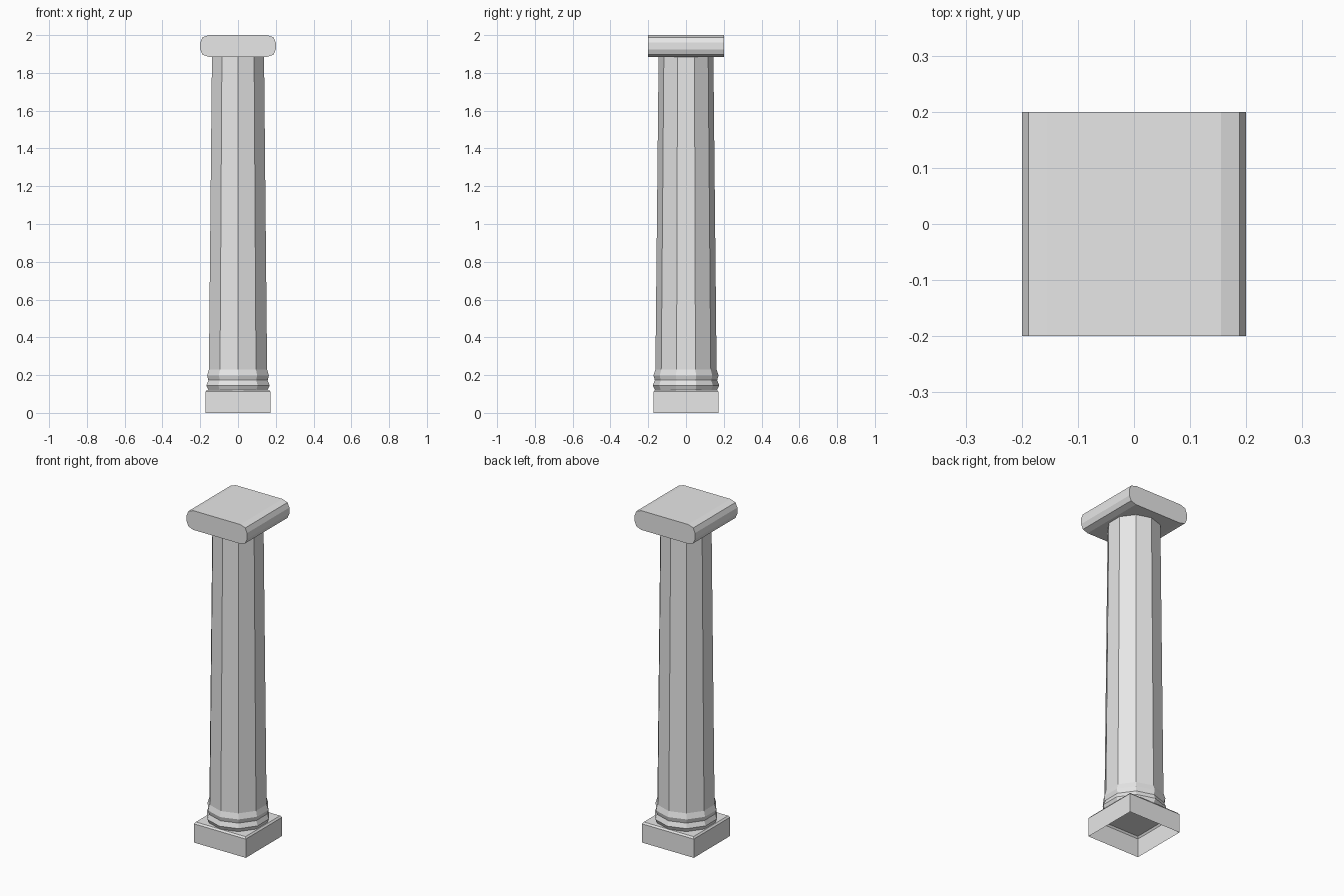
import bpy, bmesh, math

if "Cube" in bpy.data.objects:
    bpy.data.objects.remove(bpy.data.objects["Cube"])

stone = bpy.data.materials.new("light grey stone")
stone.diffuse_color = (0.8, 0.8, 0.8, 1)
stone.use_nodes = True
stone.node_tree.nodes["Principled BSDF"].inputs["Base Color"].default_value = stone.diffuse_color


def finish(name, bm):
    bmesh.ops.recalc_face_normals(bm, faces=bm.faces[:])
    mesh = bpy.data.meshes.new(name)
    bm.to_mesh(mesh)
    bm.free()
    mesh.materials.append(stone)
    bpy.context.collection.objects.link(bpy.data.objects.new(name, mesh))


def loft(name, rings, cap_start=False, cap_end=False):
    """Skin a list of equal-length point rings."""
    bm = bmesh.new()
    loops = [[bm.verts.new(p) for p in ring] for ring in rings]
    n = len(loops[0])
    for a, b in zip(loops, loops[1:]):
        for i in range(n):
            j = (i + 1) % n
            bm.faces.new((a[i], a[j], b[j], b[i]))
    if cap_start:
        bm.faces.new(loops[0][::-1])
    if cap_end:
        bm.faces.new(loops[-1])
    finish(name, bm)


def square(h, z):
    return [(-h, -h, z), (h, -h, z), (h, h, z), (-h, h, z)]


def decagon(r, z):
    # one corner points to the front
    return [(r * math.sin(math.tau * k / 10), -r * math.cos(math.tau * k / 10), z)
            for k in range(10)]


# Plinth: hollow underneath, with a small chamfer on top
loft("plinth", [square(0.172, 0), square(0.172, 0.112), square(0.164, 0.122)],
     cap_end=True)

# Ten-sided tapered shaft with two base mouldings
shaft = [(0.165, 0.122), (0.176, 0.145), (0.165, 0.173), (0.172, 0.198),
         (0.162, 0.23), (0.145, 1.885)]
loft("shaft", [decagon(r, z) for r, z in shaft])

# Capital slab: rounded left and right ends, extruded front to back
quarter = [(0.2, 0.018), (0.188, 0.046), (0.155, 0.0575)]
mid = 1.9425
half = [(x, -z) for x, z in quarter[::-1]] + quarter
outline = half + [(-x, -z) for x, z in half]
loft("capital", [[(x, y, mid + z) for x, z in outline] for y in (-0.2, 0.2)],
     cap_start=True, cap_end=True)
